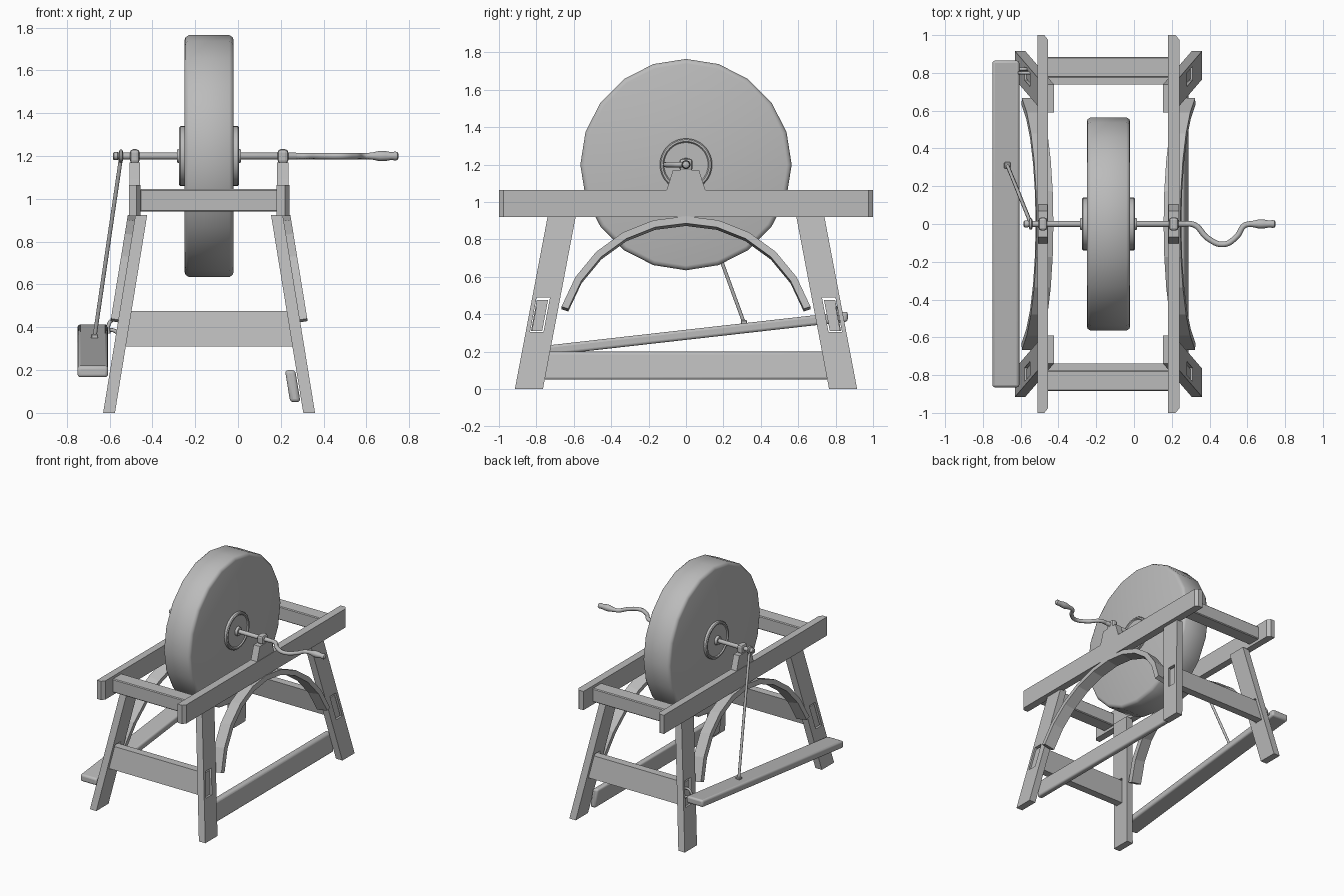
import bpy, bmesh, math
from mathutils import Vector

if "Cube" in bpy.data.objects:
    bpy.data.objects.remove(bpy.data.objects["Cube"], do_unlink=True)

mat = bpy.data.materials.new("plain grey")
mat.use_nodes = True
GREY = (0.5, 0.5, 0.5, 1)
mat.diffuse_color = GREY
mat.node_tree.nodes["Principled BSDF"].inputs["Base Color"].default_value = GREY

CX = -0.135      # middle plane of the frame
AXLE_Z = 1.2
LEAN_X, LEAN_Y = 0.163, 0.19


def finish(name, bm, bevel=0, segments=1, smooth=False):
    bmesh.ops.recalc_face_normals(bm, faces=bm.faces)
    me = bpy.data.meshes.new(name)
    bm.to_mesh(me)
    bm.free()
    me.materials.append(mat)
    ob = bpy.data.objects.new(name, me)
    bpy.context.collection.objects.link(ob)
    if bevel:
        mod = ob.modifiers.new("bevel", 'BEVEL')
        mod.width, mod.segments = bevel, segments
    bpy.ops.object.select_all(action='DESELECT')
    ob.select_set(True)
    bpy.context.view_layer.objects.active = ob
    if smooth:
        bpy.ops.object.shade_smooth_by_angle(angle=math.radians(40))
    return ob


def bridge(name, start, end, **kw):
    """Solid between two matching outlines."""
    bm = bmesh.new()
    a = [bm.verts.new(p) for p in start]
    b = [bm.verts.new(p) for p in end]
    bm.faces.new(a)
    bm.faces.new(b)
    for i in range(len(a)):
        j = (i + 1) % len(a)
        bm.faces.new((a[i], a[j], b[j], b[i]))
    return finish(name, bm, **kw)


def rect(x0, x1, y0, y1, z):
    return [(x0, y0, z), (x1, y0, z), (x1, y1, z), (x0, y1, z)]


def box(name, x0, x1, y0, y1, z0, z1, **kw):
    return bridge(name, rect(x0, x1, y0, y1, z0), rect(x0, x1, y0, y1, z1), **kw)


def leaning(name, sx, sy, u, v, z0, z1, lx=LEAN_X, ly=LEAN_Y, **kw):
    """Box in one corner of the frame, leaning inwards; u, v are its extents at the floor."""
    def ring(z):
        return rect(CX + sx * (u[0] - lx * z), CX + sx * (u[1] - lx * z),
                    sy * (v[0] - ly * z), sy * (v[1] - ly * z), z)
    return bridge(name, ring(z0), ring(z1), **kw)


def lathe(name, profile, sides):
    """Revolve (x, radius) points round the axle line."""
    bm = bmesh.new()
    rings = [[bm.verts.new((x, r * math.sin(k * math.tau / sides),
                            AXLE_Z + r * math.cos(k * math.tau / sides)))
              for k in range(sides)] for x, r in profile]
    for a, b in zip(rings, rings[1:]):
        for i in range(sides):
            j = (i + 1) % sides
            bm.faces.new((a[i], a[j], b[j], b[i]))
    bm.faces.new(rings[0])
    bm.faces.new(rings[-1])
    return finish(name, bm, smooth=True)


def tube(name, points, radius):
    cu = bpy.data.curves.new(name, 'CURVE')
    cu.dimensions = '3D'
    cu.bevel_depth, cu.bevel_resolution = radius, 2
    cu.resolution_u, cu.use_fill_caps = 6, True
    sp = cu.splines.new('BEZIER')
    sp.bezier_points.add(len(points) - 1)
    for bp, p in zip(sp.bezier_points, points):
        bp.co = p
        bp.handle_left_type = bp.handle_right_type = 'AUTO'
    cu.materials.append(mat)
    ob = bpy.data.objects.new(name, cu)
    bpy.context.collection.objects.link(ob)
    return ob


# Legs, each with a mortise cut through it
for sx, side in ((1, "left"), (-1, "right")):
    for sy, end in ((-1, "front"), (1, "back")):
        leg = leaning(f"{end}_{side}_leg", sx, sy, (0.44, 0.495), (0.765, 0.915), 0, 0.925)
        cutter = leaning("mortise_cutter", sx, sy, (0.3, 0.6), (0.82, 0.892), 0.305, 0.49)
        cutter.hide_render = True
        mod = leg.modifiers.new("mortise", 'BOOLEAN')
        mod.operation, mod.solver, mod.object = 'DIFFERENCE', 'EXACT', cutter
        bpy.context.view_layer.objects.active = leg
        bpy.ops.object.modifier_apply(modifier=mod.name)
        bpy.data.objects.remove(cutter, do_unlink=True)

# Cross pieces at front and back
for sy, end in ((-1, "front"), (1, "back")):
    leaning(f"{end}_lower_stretcher", 1, sy, (-0.405, 0.405), (0.828, 0.888), 0.31, 0.475, lx=0)
    box(f"{end}_top_beam", CX - 0.325, CX + 0.325, *sorted((sy * 0.775, sy * 0.885)),
        0.94, 1.045, bevel=0.006)
    for sx, side in ((1, "left"), (-1, "right")):
        leaning(f"{end}_{side}_tenon", sx, sy, (0.44, 0.485), (0.828, 0.884), 0.31, 0.475)

# Long side rails with a chamfered corner at each end
for x0, x1, side in ((0.18, 0.24, "left"), (-0.51, -0.455, "right")):
    def rail(z):
        return [(x0, -1, z), (x1 - 0.02, -1, z), (x1, -0.975, z),
                (x1, 0.975, z), (x1 - 0.02, 1, z), (x0, 1, z)]
    bridge(f"{side}_rail", rail(0.92), rail(1.065))

    # Bearing block and cap carrying the axle
    half = [(0.105, 1.06), (0.095, 1.09), (0.07, 1.17)]
    outline = half + [(-y, z) for y, z in reversed(half)]
    bridge(f"{side}_bearing_block", [(x0 + 0.003, y, z) for y, z in outline],
           [(x1 - 0.003, y, z) for y, z in outline])
    box(f"{side}_bearing_cap", x0 + 0.005, x1 - 0.005, -0.035, 0.035, 1.165, 1.232,
        bevel=0.015, segments=2)

# Arched braces, leaning with the legs
for sx, side in ((1, "left"), (-1, "right")):
    def arch(t):
        pts = []
        span = [math.radians(-72 + 14.4 * i) for i in range(11)]
        for r, angles in ((0.70, span), (0.662, span[::-1])):
            for a in angles:
                z = 0.21 + r * math.cos(a)
                pts.append((CX + sx * (0.44 - LEAN_X * z + t), r * math.sin(a), z + LEAN_X * t))
        return pts
    bm = bmesh.new()
    a = [bm.verts.new(p) for p in arch(0)]
    b = [bm.verts.new(p) for p in arch(0.088)]
    n = len(a)
    for i in range(n):
        j = (i + 1) % n
        bm.faces.new((a[i], a[j], b[j], b[i]))
    for i in range(n // 2 - 1):
        for s in (a, b):
            bm.faces.new((s[i], s[i + 1], s[n - 2 - i], s[n - 1 - i]))
    finish(f"{side}_arched_brace", bm)

# Foot stretcher along the crank side
leaning("foot_stretcher", 1, 1, (0.387, 0.435), (-0.765, 0.765), 0.05, 0.2, ly=0,
        bevel=0.016, segments=3, smooth=True)

# Grinding wheel, side plates and axle
lathe("grinding_wheel", [(-0.25, 0.54), (-0.245, 0.555), (-0.23, 0.565),
                         (-0.04, 0.565), (-0.025, 0.555), (-0.02, 0.54)], 20)
for s, side in ((1, "left"), (-1, "right")):
    plate = [(0.11, 0.14), (0.134, 0.14), (0.14, 0.134), (0.14, 0.124), (0.132, 0.118),
             (0.132, 0.035), (0.15, 0.03)]
    lathe(f"{side}_wheel_plate", [(CX + s * x, r) for x, r in plate], 32)
lathe("axle", [(-0.585, 0.013), (-0.58, 0.018), (-0.562, 0.018), (-0.56, 0.016),
               (0.27, 0.016), (0.275, 0.013)], 16)
lathe("rod_eye", [(-0.556, 0.022), (-0.552, 0.03), (-0.542, 0.03), (-0.538, 0.022)], 16)

# Crank with its handle
tube("crank", [(0.25, 0, AXLE_Z), (0.32, -0.005, AXLE_Z), (0.39, -0.075, AXLE_Z),
               (0.475, -0.108, AXLE_Z), (0.545, -0.065, AXLE_Z), (0.585, -0.008, AXLE_Z),
               (0.63, 0, AXLE_Z)], 0.015)
lathe("crank_handle", [(0.605, 0.014), (0.635, 0.018), (0.66, 0.024), (0.69, 0.023),
                       (0.715, 0.018), (0.735, 0.021), (0.745, 0.018), (0.75, 0.01)], 16)

# Sloping treadle with its rod, bracket and hook
SLOPE = 0.113
y0, y1 = -0.865, 0.865
def treadle_end(y):
    z = 0.29 + SLOPE * y
    return [(-0.75, y, z - 0.027), (-0.607, y, z - 0.027), (-0.607, y, z + 0.027), (-0.75, y, z + 0.027)]
bridge("treadle", treadle_end(y0), treadle_end(y1), bevel=0.014, segments=3, smooth=True)
tube("treadle_rod", [(-0.547, 0.005, 1.19), (-0.67, 0.31, 0.355)], 0.01)
box("rod_bracket", -0.687, -0.653, 0.293, 0.327, 0.345, 0.368, bevel=0.004)
tube("treadle_hook", [(-0.54, 0.8, 0.435), (-0.585, 0.8, 0.435), (-0.605, 0.8, 0.41),
                      (-0.605, 0.8, 0.37)], 0.009)
tube("treadle_pin", [(-0.62, 0.82, 0.385), (-0.58, 0.82, 0.385), (-0.55, 0.82, 0.36)], 0.009)
